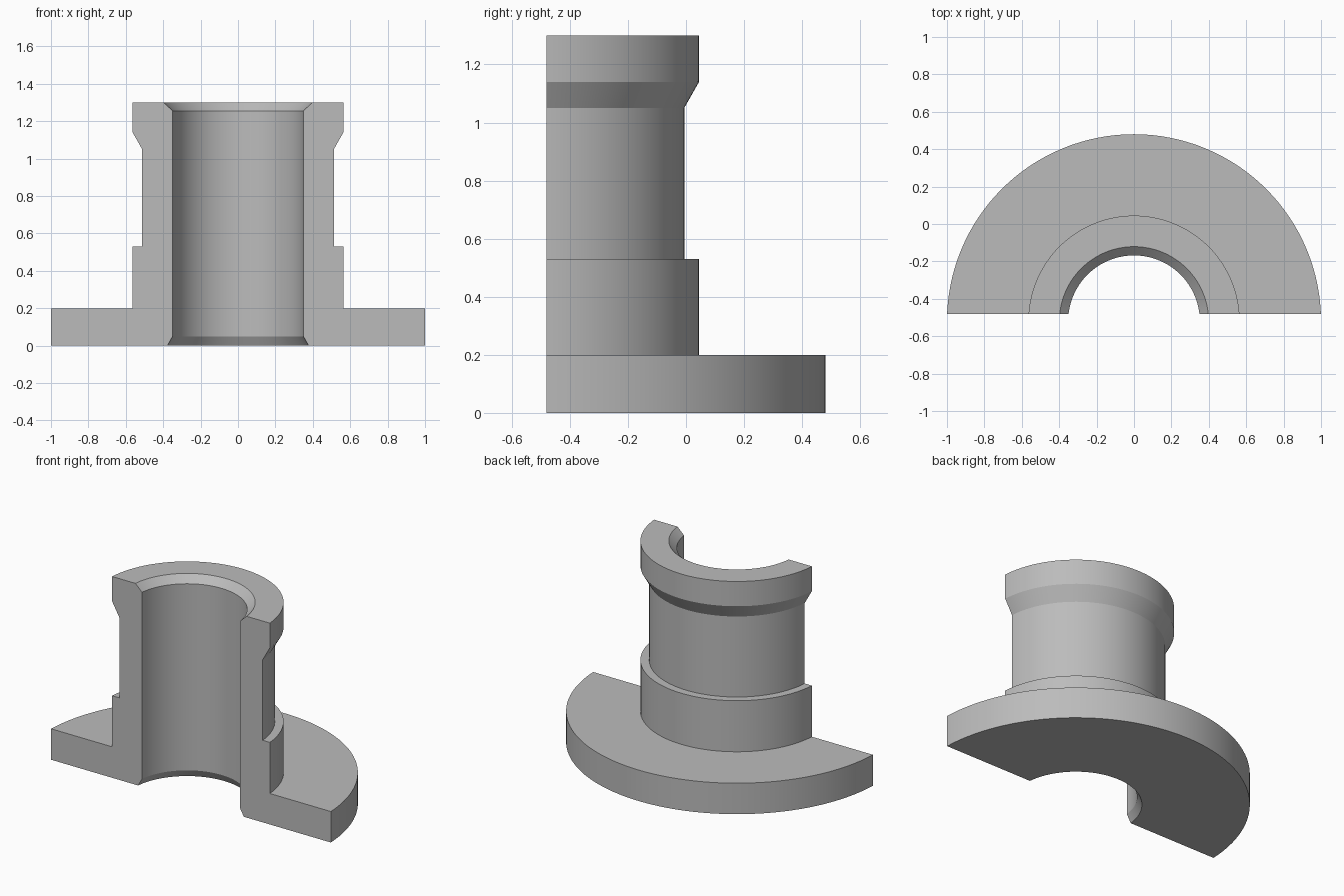
import bpy
import bmesh
import math
from mathutils import Vector

cube = bpy.data.objects.get("Cube")
if cube:
    bpy.data.objects.remove(cube, do_unlink=True)

AXIS_Y, CUT_Y, SEGMENTS = -0.52, -0.48, 128

# Wall cross-section as (radius, height), going up the outside and down the bore
profile = [
    (0.38, 0.0), (1.0, 0.0), (1.0, 0.2),          # flange
    (0.565, 0.2), (0.565, 0.53), (0.514, 0.53),   # lower collar
    (0.514, 1.05), (0.565, 1.14), (0.565, 1.3),   # neck and top rim
    (0.399, 1.3), (0.352, 1.255), (0.352, 0.05),  # chamfered bore
]

# Revolve the closed section around the vertical axis
bm = bmesh.new()
rings = []
for i in range(SEGMENTS):
    a = math.tau * i / SEGMENTS
    rings.append([bm.verts.new((r * math.cos(a), AXIS_Y + r * math.sin(a), z))
                  for r, z in profile])
count = len(profile)
for i, ring in enumerate(rings):
    following = rings[(i + 1) % SEGMENTS]
    for j in range(count):
        k = (j + 1) % count
        bm.faces.new((ring[j], following[j], following[k], ring[k]))

# Section the body with a flat front plane and cap both walls
cut = bmesh.ops.bisect_plane(
    bm, geom=bm.verts[:] + bm.edges[:] + bm.faces[:], dist=1e-6,
    plane_co=Vector((0, CUT_Y, 0)), plane_no=Vector((0, -1, 0)), clear_outer=True)
edges = [e for e in cut["geom_cut"] if isinstance(e, bmesh.types.BMEdge)]
bmesh.ops.holes_fill(bm, edges=edges, sides=0)
bmesh.ops.recalc_face_normals(bm, faces=bm.faces[:])

mesh = bpy.data.meshes.new("flanged_bushing_half")
bm.to_mesh(mesh)
bm.free()
body = bpy.data.objects.new("flanged_bushing_half", mesh)
bpy.context.collection.objects.link(body)

# Plain grey finish
grey = bpy.data.materials.new("plain grey")
grey.use_nodes = True
colour = (0.5, 0.5, 0.5, 1.0)
grey.diffuse_color = colour
grey.node_tree.nodes["Principled BSDF"].inputs["Base Color"].default_value = colour
mesh.materials.append(grey)

# Smooth round walls, sharp corners
bpy.ops.object.select_all(action="DESELECT")
body.select_set(True)
bpy.context.view_layer.objects.active = body
bpy.ops.object.shade_smooth_by_angle(angle=math.radians(20))
